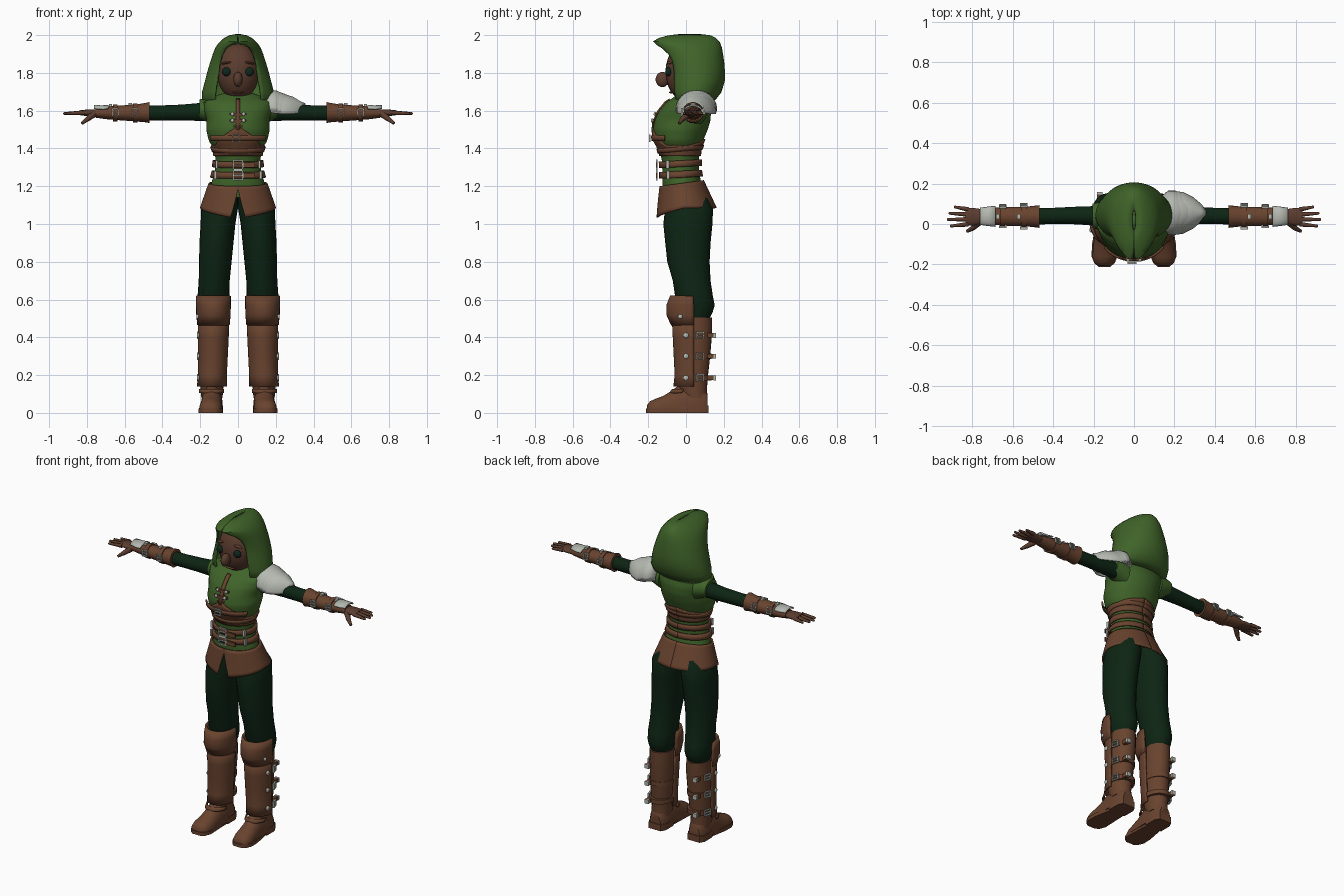
import bpy, bmesh, math
from math import sin, cos, pi, radians
from mathutils import Vector, Matrix

if "Cube" in bpy.data.objects:
    bpy.data.objects.remove(bpy.data.objects["Cube"])

def material(name, rgb):
    m = bpy.data.materials.new(name)
    m.diffuse_color = (*rgb, 1)
    m.use_nodes = True
    m.node_tree.nodes["Principled BSDF"].inputs["Base Color"].default_value = m.diffuse_color
    return m

GREEN = material("hood_green", (0.05, 0.125, 0.022))
DARK = material("dark_green_cloth", (0.004, 0.018, 0.007))
LEATHER = material("brown_leather", (0.14, 0.056, 0.028))
SKIN = material("brown_skin", (0.105, 0.045, 0.028))
SILVER = material("silver", (0.46, 0.49, 0.44))
EYE = material("eye_green", (0.004, 0.02, 0.012))

def finish(name, bm, mat, thick=0):
    bmesh.ops.recalc_face_normals(bm, faces=bm.faces)
    me = bpy.data.meshes.new(name)
    bm.to_mesh(me)
    bm.free()
    me.materials.append(mat)
    ob = bpy.data.objects.new(name, me)
    bpy.context.collection.objects.link(ob)
    if thick:
        mod = ob.modifiers.new("thickness", 'SOLIDIFY')
        mod.thickness, mod.offset = thick, 0
    return ob

def loft(name, rings, mat, closed=True, caps=True, thick=0):
    bm = bmesh.new()
    rows = [[bm.verts.new(p) for p in r] for r in rings]
    n = len(rows[0])
    for a, b in zip(rows, rows[1:]):
        for i in range(n if closed else n - 1):
            j = (i + 1) % n
            bm.faces.new((a[i], a[j], b[j], b[i]))
    if closed and caps:
        bm.faces.new(rows[0])
        bm.faces.new(rows[-1])
    return finish(name, bm, mat, thick)

def tube(name, rows, mat, axis='z', n=24, caps=True):
    """rows: (position on axis, centre a, centre b, radius a, radius b)"""
    rings = []
    for t, ca, cb, ra, rb in rows:
        ring = [(ca + ra * cos(2 * pi * i / n), cb + rb * sin(2 * pi * i / n)) for i in range(n)]
        rings.append([(a, b, t) if axis == 'z' else (t, a, b) for a, b in ring])
    return loft(name, rings, mat, caps=caps)

def shell(name, rows, mat, a0, a1, thick=0.01, n=20):
    """Upright shell open on one side; angle 0 is the front."""
    ang = [a0 + (a1 - a0) * i / n for i in range(n + 1)]
    return loft(name, [[(cx + rx * sin(a), cy - ry * cos(a), z) for a in ang]
                       for z, cx, cy, rx, ry in rows], mat, closed=False, thick=thick)

def ball(name, loc, size, mat, rot=0):
    bm = bmesh.new()
    m = Matrix.Translation(loc) @ Matrix.Rotation(rot, 4, 'Y') @ Matrix.Diagonal((*size, 1))
    bmesh.ops.create_uvsphere(bm, u_segments=20, v_segments=12, radius=1, matrix=m)
    return finish(name, bm, mat)

def box(name, loc, size, mat, rot=0):
    bm = bmesh.new()
    m = Matrix.Translation(loc) @ Matrix.Rotation(rot, 4, 'Y') @ Matrix.Diagonal((*size, 1))
    bmesh.ops.create_cube(bm, size=1, matrix=m)
    return finish(name, bm, mat)

def limb(name, p, q, r1, r2, mat):
    p, q = Vector(p), Vector(q)
    d = q - p
    bm = bmesh.new()
    m = Matrix.Translation((p + q) / 2) @ d.to_track_quat('Z', 'Y').to_matrix().to_4x4()
    bmesh.ops.create_cone(bm, cap_ends=True, segments=10, radius1=r1, radius2=r2, depth=d.length, matrix=m)
    return finish(name, bm, mat)

def buckle(name, loc, normal, w=0.032, h=0.036, t=0.006):
    """Rectangular frame with a centre pin, facing along normal."""
    m = Matrix.Translation(loc) @ Vector(normal).to_track_quat('Z', 'Y').to_matrix().to_4x4()
    bm = bmesh.new()
    for x, y, sx, sy in ((w/2, 0, t, h), (-w/2, 0, t, h), (0, h/2, w, t), (0, -h/2, w, t), (0, 0, w, t * .7)):
        bmesh.ops.create_cube(bm, size=1, matrix=m @ Matrix.Translation((x, y, 0)) @ Matrix.Diagonal((sx, sy, 0.01, 1)))
    return finish(name, bm, SILVER)

# Torso profile: height, half width, front y, back y
TORSO = [(1.14, .16, -.12, .10), (1.22, .14, -.125, .08), (1.28, .122, -.125, .068), (1.34, .118, -.128, .068),
         (1.40, .128, -.142, .075), (1.44, .155, -.165, .09), (1.50, .168, -.175, .115), (1.55, .166, -.165, .13),
         (1.60, .18, -.142, .132), (1.645, .185, -.105, .12), (1.675, .13, -.06, .10), (1.70, .06, -.03, .07)]

def torso_point(z, a, off=0):
    for p, q in zip(TORSO, TORSO[1:]):
        if z <= q[0]:
            break
    k = (z - p[0]) / (q[0] - p[0])
    rx, f, b = (p[i] + (q[i] - p[i]) * k for i in (1, 2, 3))
    return ((rx + off) * sin(a), (f + b) / 2 - ((b - f) / 2 + off) * cos(a), z)

def band(name, low, high, off, mat, reach=pi, n=64, rows=6):
    """Strip that follows the torso between two edge heights given by angle."""
    ang = [-reach + 2 * reach * i / n for i in range(n + 1)]
    return loft(name, [[torso_point(low(a) + (high(a) - low(a)) * k / rows, a, off) for a in ang]
                       for k in range(rows + 1)], mat, closed=False, thick=0.01)

zs = [1.14 + .56 * i / 40 for i in range(41)]
loft("vest", [[torso_point(z, 2 * pi * i / 48) for i in range(48)] for z in zs], GREEN)
band("corset", lambda a: 1.36, lambda a: 1.415 + .105 * max(0, 1 - abs(a) / .95) + .03 * max(0, abs(a) - 2), .004, LEATHER)
band("chest_strap", lambda a: 1.44, lambda a: 1.468, .012, LEATHER, reach=1.0, rows=2)
band("back_strap", lambda a: 1.385 - .01 * cos(a), lambda a: 1.408 - .01 * cos(a), .01, LEATHER, rows=2)
for z in (1.318, 1.262):
    band("waist_belt", lambda a: z - .016 - .006 * cos(a), lambda a: z + .018 - .006 * cos(a), .012, LEATHER, rows=2)
    buckle("belt_buckle", (0, -.155, z - .004), (0, -1, 0), .05, .048, .008)
    for s in (1, -1):
        x, y, _ = torso_point(z, s * .95, .02)
        box("belt_keeper", (x, y, z - .003), (.012, .016, .042), SILVER)
    box("belt_end", (.055, -.155, z - .006), (.07, .01, .026), LEATHER)
buckle("chest_buckle", (-.01, -.192, 1.454), (0, -1, 0), .04, .036)

# Flared skirt with a notch at the front
def hem(a):
    a = abs(a)
    return 1.185 - .15 * a / .18 if a < .18 else 1.035 + .05 * min(1, (a - .18) / 1.3)
angles = [-pi + 2 * pi * i / 104 for i in range(105)]
rings = []
for k in range(9):
    ring = []
    for a in angles:
        z = 1.215 - .015 * cos(a)
        z += (hem(a) - z) * k / 8
        t = (1.23 - z) / .16
        f, b = -.132 - .018 * t, .09 + .075 * t
        ring.append(((.146 + .056 * t) * sin(a), (f + b) / 2 - (b - f) / 2 * cos(a), z))
    rings.append(ring)
loft("skirt", rings, LEATHER, closed=False, thick=.01)

# Neck placket and laces
limb("neck", (0, .02, 1.6), (0, .01, 1.72), .06, .055, SKIN)
loft("placket", [[(x, torso_point(z, 0, .004)[1], z) for x in (-.011, .011)]
                 for z in (1.50, 1.55, 1.60, 1.645, 1.66)], LEATHER, closed=False, thick=.01)
for z in (1.582, 1.548):
    y = torso_point(z, 0, .007)[1]
    box("lace", (0, y, z), (.09, .012, .012), LEATHER)
    for s in (1, -1):
        box("lace_cross", (0, y - .003, z - .016), (.06, .008, .009), LEATHER, s * .6)
        ball("lace_stud", (s * .03, y - .006, z), (.009, .008, .011), SILVER)

# Head
ball("head", (0, -.005, 1.805), (.112, .104, .15), SKIN)
ball("nose", (0, -.125, 1.765), (.025, .036, .04), SKIN)
ball("mouth", (0, -.078, 1.697), (.03, .012, .006), LEATHER)
for s in (1, -1):
    ball("eye", (s * .06, -.092, 1.806), (.024, .018, .024), EYE)
    ball("eyebrow", (s * .06, -.088, 1.853), (.03, .012, .006), LEATHER, s * .15)

# Hood: height, half width, front y, back y, opening angle
HOOD = [(1.64, .165, -.03, .12, 138), (1.665, .185, -.05, .155, 140), (1.70, .184, -.058, .182, 140),
        (1.76, .168, -.06, .2, 140), (1.81, .155, -.06, .2, 139), (1.86, .14, -.068, .196, 138),
        (1.90, .127, -.09, .19, 141), (1.93, .115, -.12, .185, 147), (1.95, .102, -.15, .178, 158),
        (1.963, .09, -.17, .172, 178), (1.98, .07, -.14, .155, 179), (1.993, .045, -.09, .13, 179),
        (2.0, .008, -.03, .07, 179)]
rings = []
for z, w, f, b, A in HOOD:
    A = radians(A)
    c = cos(A)
    rings.append([(w * sin(a), f + (b - f) * (cos(a) - c) / (1 - c), z)
                  for a in (A * (i / 20 - 1) for i in range(41))])
loft("hood", rings, GREEN, closed=False, thick=.012)
limb("hood_crown", (0, .02, 1.985), (0, .02, 1.998), .045, .02, GREEN)

# Layered shoulder plate on one side
PLATE = [(.13, .07, 1.60, .07), (.19, .1, 1.59, .10), (.24, .1, 1.585, .10), (.29, .075, 1.585, .085),
         (.33, .042, 1.59, .055), (.355, .008, 1.61, .025)]
for k in range(3):
    kx, up = 1 - .16 * k, .007 * k
    loft("shoulder_plate", [[(.13 + (x - .13) * kx, .055 + hw * (1 + .03 * k) * sin(t), zc + up * 1.2 + h * cos(t))
                             for t in (radians(-92 + 184 * i / 20) for i in range(21))]
                            for x, hw, zc, h in PLATE], SILVER, closed=False, thick=.008)

for s in (1, -1):
    # Arms, bracers and hands
    tube("sleeve_cap", [(s * .12, .04, 1.59, .07, .07), (s * .175, .04, 1.605, .068, .06), (s * .205, .04, 1.607, .06, .052)], GREEN, 'x')
    tube("sleeve", [(s * .15, .04, 1.595, .05, .05), (s * .3, .042, 1.59, .043, .042), (s * .4, .04, 1.588, .04, .04),
                    (s * .5, .037, 1.588, .04, .04)], DARK, 'x')
    tube("bracer", [(s * .468, .037, 1.59, .056, .056), (s * .485, .037, 1.59, .054, .052), (s * .53, .037, 1.588, .049, .046),
                    (s * .61, .037, 1.588, .047, .04), (s * .70, .038, 1.588, .042, .033), (s * .755, .038, 1.588, .038, .025)], LEATHER, 'x')
    for x, r in ((.545, .05), (.65, .044)):
        tube("bracer_strap", [(s * (x - .012), .037, 1.588, r + .005, r + .001), (s * (x + .012), .037, 1.588, r + .005, r)], LEATHER, 'x')
        buckle("bracer_buckle", (s * x, .037 - r - .008, 1.592), (0, -1, 0))
        buckle("bracer_buckle", (s * x, .037 + r + .006, 1.60), (0, 1, .3))
        box("bracer_keeper", (s * (x + .025), .037, 1.588 + r - .003), (.018, .026, .012), SILVER)
    loft("hand_plate", [[(s * x, .038 + w * sin(t), z + .02 * cos(t)) for t in (radians(-80 + 20 * i) for i in range(9))]
                        for x, w, z in ((.685, .05, 1.607), (.72, .046, 1.604), (.762, .04, 1.607))], SILVER, closed=False, thick=.008)
    tube("palm", [(s * .745, .038, 1.587, .034, .02), (s * .79, .036, 1.588, .043, .019), (s * .835, .036, 1.589, .044, .013)], SKIN, 'x')
    for y0, y1, tip in ((.072, .084, .885), (.047, .053, .912), (.023, .022, .92), (-.001, -.01, .905)):
        limb("finger", (s * .82, y0, 1.589), (s * tip, y1, 1.585), .0125, .007, SKIN)
        ball("fingertip", (s * tip, y1, 1.585), (.006, .007, .007), SKIN)
    limb("thumb_base", (s * .765, .01, 1.58), (s * .80, -.022, 1.553), .018, .013, SKIN)
    limb("thumb", (s * .797, -.02, 1.556), (s * .826, -.036, 1.533), .013, .008, SKIN)

    # Trouser legs
    tube("trouser_leg", [(z, s * cx, cy, rx, ry) for z, cx, cy, rx, ry in (
        (1.18, .07, .0, .07, .10), (1.08, .098, .016, .097, .127), (1.0, .106, .01, .092, .13), (.9, .114, .01, .09, .12),
        (.8, .12, .013, .086, .112), (.7, .126, .03, .082, .1), (.62, .13, .042, .084, .1), (.57, .13, .058, .078, .094),
        (.53, .13, .06, .072, .08), (.49, .13, .05, .06, .07))], DARK)

    # Boots
    tube("boot_shaft", [(z, s * cx, cy, rx, ry) for z, cx, cy, rx, ry in (
        (.505, .13, .05, .07, .088), (.42, .13, .046, .072, .092), (.3, .133, .04, .07, .088), (.2, .136, .035, .066, .082),
        (.13, .138, .035, .06, .076), (.08, .138, .05, .056, .062))], LEATHER)
    shell("shin_guard", [(z, s * cx, cy, rx, ry) for z, cx, cy, rx, ry in (
        (.5, .13, .03, .078, .1), (.4, .131, .03, .077, .095), (.3, .133, .03, .074, .09), (.2, .136, .03, .072, .085),
        (.14, .138, .03, .074, .092))], LEATHER, -1.7, 1.7)
    shell("knee_guard", [(z, s * cx, cy, rx, ry) for z, cx, cy, rx, ry in (
        (.62, .13, .02, .086, .098), (.57, .13, .02, .086, .118), (.52, .13, .02, .085, .118), (.465, .13, .025, .08, .098))],
        LEATHER, -1.75, 1.75, .012)
    ball("knee_stud", (s * .213, -.03, .51), (.008, .012, .012), SILVER)
    for z in (.41, .3, .185):
        tube("boot_strap", [(z - .014, s * .134, .04, .073, .094), (z + .014, s * .134, .04, .073, .094)], LEATHER)
        ball("strap_stud", (s * .21, 0, z), (.008, .014, .014), SILVER)
        buckle("boot_buckle", (s * .206, .075, z), (s, .3, 0), .04, .034)
        box("strap_end", (s * .17, .135, z), (.025, .04, .024), LEATHER, 0)
        box("strap_tip", (s * .17, .152, z), (.027, .012, .026), SILVER, 0)

    # Feet: y, centre x, half width, top height
    rings = []
    for y, cx, w, top in ((.115, .138, .04, .1), (.09, .138, .055, .14), (.03, .138, .058, .15), (-.04, .139, .058, .145),
                          (-.08, .141, .058, .115), (-.12, .143, .061, .09), (-.16, .146, .06, .075), (-.19, .148, .05, .062),
                          (-.207, .149, .03, .04)):
        rings.append([(s * (cx + w * cos(t)), y, .015 + (top - .015) * sin(t) ** .8) for t in (pi * i / 14 for i in range(15))])
    loft("foot", rings, LEATHER)
    for name, outline, z1 in (("sole", ((.01, .05), (-.1, .062), (-.16, .064), (-.195, .05), (-.212, .028)), .022),
                              ("heel", ((.12, .042), (.09, .058), (.01, .058)), .04)):
        pts = [(s * (.146 if y < 0 else .138) + w, y) for y, w in outline]
        pts += [(s * (.146 if y < 0 else .138) - w, y) for y, w in reversed(outline)]
        loft(name, [[(x, y, z) for x, y in pts] for z in (0, z1)], LEATHER)
    shell("ankle_strap", [(.105, s * .14, -.01, .064, .075), (.125, s * .14, 0, .064, .07)], LEATHER, -1.4, 1.4, .008)

# Smooth shading with crisp edges
bpy.ops.object.select_all(action='SELECT')
bpy.context.view_layer.objects.active = bpy.context.collection.objects[0]
bpy.ops.object.shade_smooth_by_angle(angle=radians(40))
